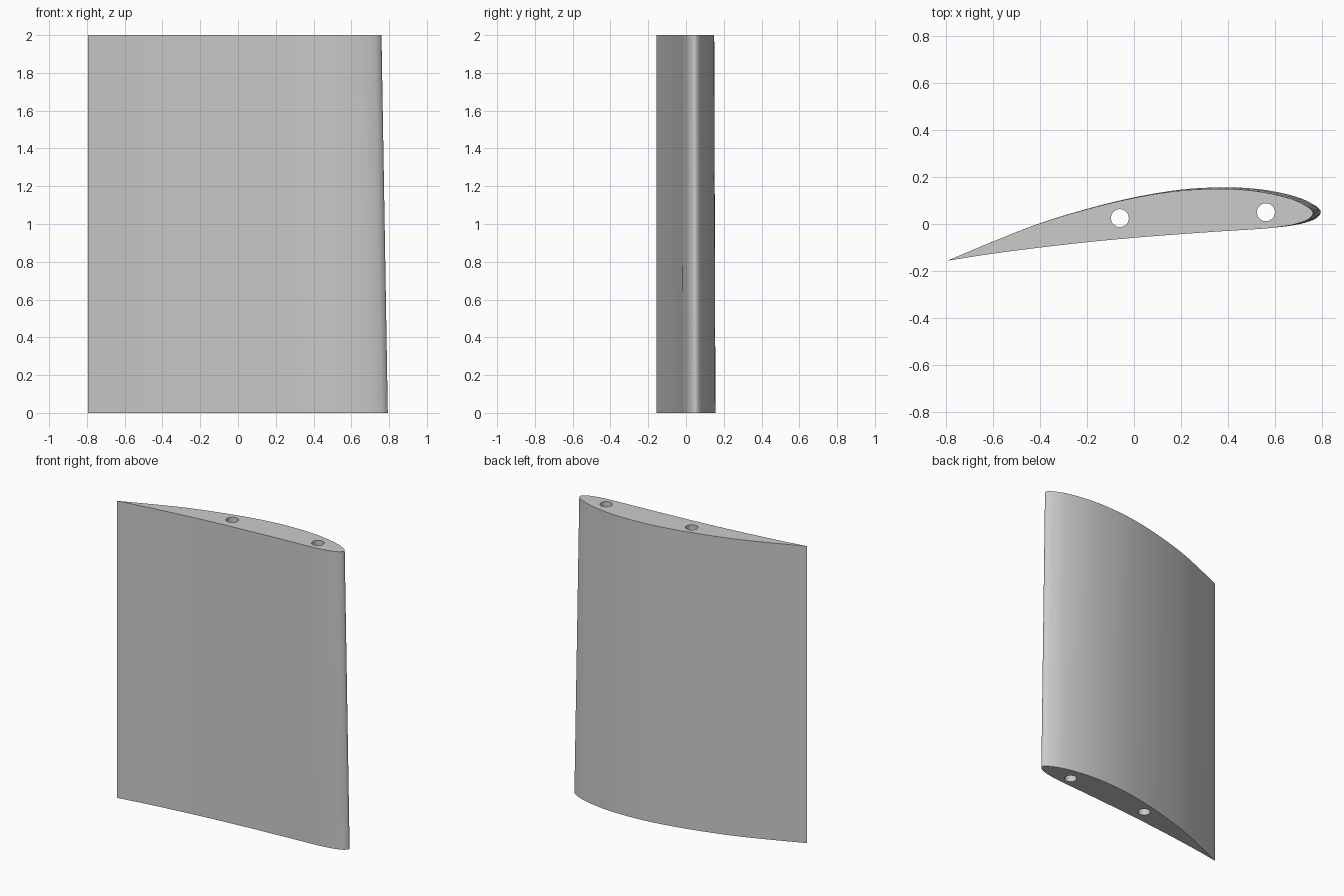
import bpy, bmesh, math
from mathutils import Vector
from mathutils.geometry import interpolate_bezier

cube = bpy.data.objects.get("Cube")
if cube:
    bpy.data.objects.remove(cube, do_unlink=True)

HEIGHT, TIP_SCALE = 2.0, 0.979
TRAIL = Vector((-0.793, -0.156, 0))

grey = bpy.data.materials.new("light grey")
grey.use_nodes = True
colour = (0.6, 0.6, 0.6, 1)
grey.diffuse_color = colour
grey.node_tree.nodes["Principled BSDF"].inputs["Base Color"].default_value = colour

# Wing section: upper side from the trailing edge, round the nose, back underneath
outline = [Vector((x, y, 0)) for x, y in [
    (-0.793, -0.156), (-0.6, -0.075), (-0.4, 0.003), (-0.2, 0.064), (0, 0.113),
    (0.2, 0.146), (0.38, 0.156), (0.5, 0.151), (0.6, 0.137), (0.7, 0.112),
    (0.76, 0.084), (0.785, 0.066), (0.793, 0.05), (0.785, 0.034), (0.76, 0.017),
    (0.7, -0.001), (0.6, -0.015), (0.4, -0.028), (0.2, -0.042), (0, -0.058),
    (-0.2, -0.077), (-0.4, -0.1), (-0.6, -0.126), (-0.793, -0.156)]]


def smooth_path(points, steps):
    """Curve through the points, with handles scaled to each span."""
    last = len(points) - 1
    tangents = [(points[min(i + 1, last)] - points[max(i - 1, 0)]).normalized()
                for i in range(last + 1)]
    path = []
    for i in range(last):
        a, b = points[i], points[i + 1]
        reach = (b - a).length / 3
        path += interpolate_bezier(a, a + tangents[i] * reach,
                                   b - tangents[i + 1] * reach, b, steps + 1)[:-1]
    return path


def make_object(name, bm):
    bmesh.ops.recalc_face_normals(bm, faces=bm.faces)
    mesh = bpy.data.meshes.new(name)
    bm.to_mesh(mesh)
    bm.free()
    mesh.materials.append(grey)
    obj = bpy.data.objects.new(name, mesh)
    bpy.context.collection.objects.link(obj)
    return obj


# Wing panel: the section lofted upward, shrinking towards the trailing edge
bm = bmesh.new()
section = smooth_path(outline, 4)
root = [bm.verts.new(p) for p in section]
tip = [bm.verts.new(TRAIL + (p - TRAIL) * TIP_SCALE + Vector((0, 0, HEIGHT)))
       for p in section]
bm.faces.new(root)
bm.faces.new(tip)
for i in range(len(root)):
    j = (i + 1) % len(root)
    bm.faces.new((root[i], root[j], tip[j], tip[i]))
wing = make_object("wing_panel", bm)

# Spar holes running the full height
for name, x, y in [("middle_spar_cutter", -0.06, 0.025), ("nose_spar_cutter", 0.56, 0.05)]:
    bm = bmesh.new()
    bmesh.ops.create_cone(bm, cap_ends=True, segments=40, radius1=0.038,
                          radius2=0.038, depth=HEIGHT + 0.4)
    cutter = make_object(name, bm)
    cutter.location = (x, y, HEIGHT / 2)
    cutter.hide_render = True
    cut = wing.modifiers.new(name, 'BOOLEAN')
    cut.operation, cut.solver, cut.object = 'DIFFERENCE', 'EXACT', cutter

# Bake the holes and drop the cutters
bpy.context.view_layer.update()
baked = bpy.data.meshes.new_from_object(
    wing.evaluated_get(bpy.context.evaluated_depsgraph_get()))
cutters = [m.object for m in wing.modifiers]
wing.modifiers.clear()
wing.data = baked
for cutter in cutters:
    bpy.data.objects.remove(cutter, do_unlink=True)

bpy.ops.object.select_all(action='DESELECT')
wing.select_set(True)
bpy.context.view_layer.objects.active = wing
bpy.ops.object.shade_smooth_by_angle(angle=math.radians(30))
